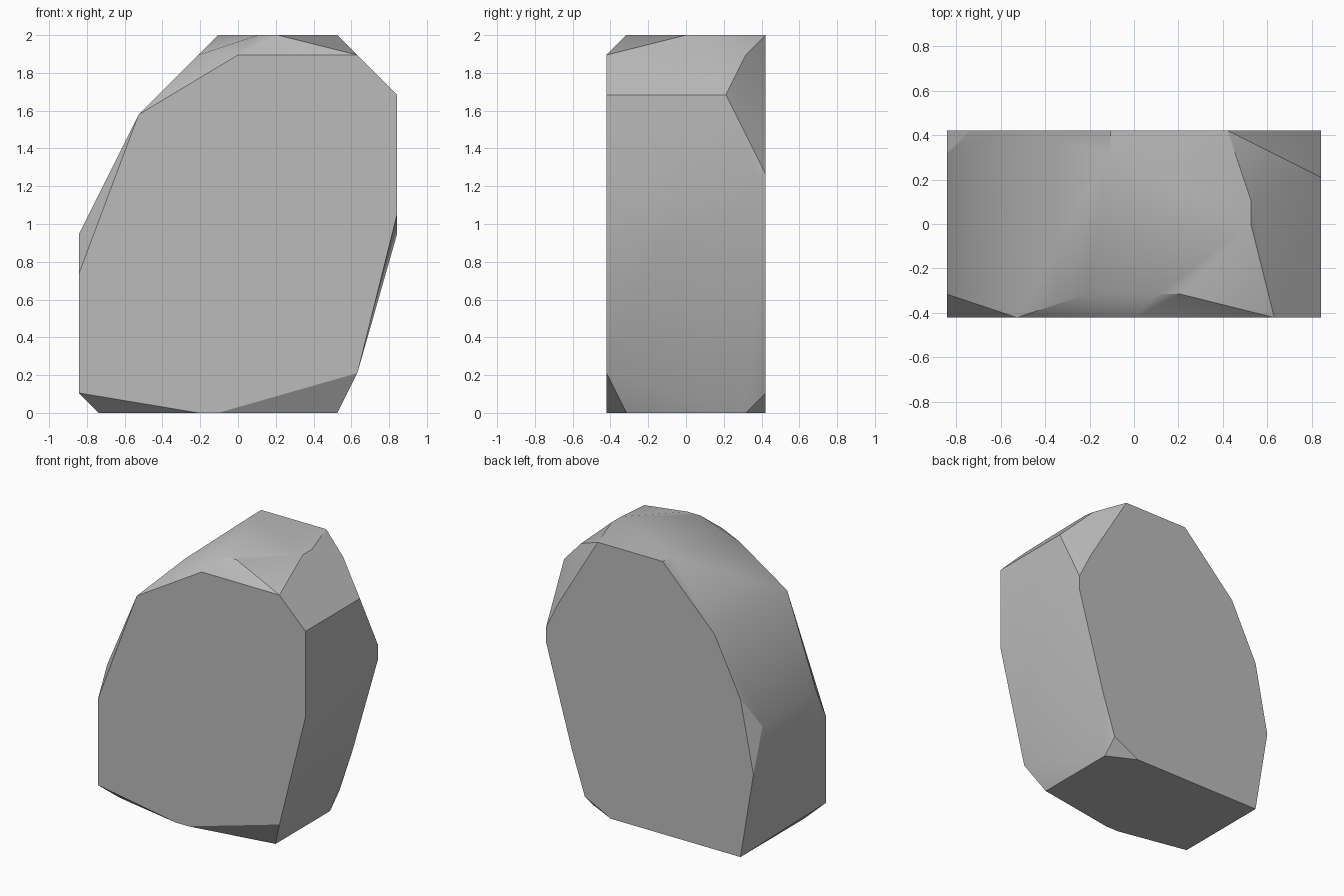
import bpy
import bmesh
from math import radians
from mathutils import Vector

cube = bpy.data.objects.get("Cube")
if cube:
    bpy.data.objects.remove(cube, do_unlink=True)

UNIT = 2 / 19      # the rock is laid out on a coarse grid, nineteen steps tall
HALF_DEPTH = 4


def flat_material(name, colour):
    material = bpy.data.materials.new(name)
    material.use_nodes = True
    material.diffuse_color = colour
    material.node_tree.nodes["Principled BSDF"].inputs["Base Color"].default_value = colour
    return material


def build_hull(name, points, material):
    """Wrap the corner points in a convex shell and merge its coplanar faces."""
    bm = bmesh.new()
    for point in points:
        bm.verts.new(Vector(point) * UNIT)
    hull = bmesh.ops.convex_hull(bm, input=bm.verts)
    unused = {v for v in hull["geom_interior"] + hull["geom_unused"]
              if isinstance(v, bmesh.types.BMVert)}
    bmesh.ops.delete(bm, geom=list(unused), context="VERTS")
    bmesh.ops.dissolve_limit(bm, angle_limit=radians(1), verts=bm.verts, edges=bm.edges)
    bmesh.ops.recalc_face_normals(bm, faces=bm.faces)
    mesh = bpy.data.meshes.new(name)
    bm.to_mesh(mesh)
    bm.free()
    mesh.materials.append(material)
    rock = bpy.data.objects.new(name, mesh)
    bpy.context.collection.objects.link(rock)
    return rock


# Flat front outline (x, z)
front = [(-8, 1), (-2, 0), (-1, 0), (6, 2), (8, 10),
         (8, 16), (6, 18), (0, 18), (-5, 15), (-8, 7)]

# Flat back outline (x, z)
back = [(-7, 0), (3, 0), (5, 1), (6, 4), (8, 11), (8, 12),
        (7, 14), (4, 19), (-1, 19), (-5, 15), (-7, 11), (-8, 6)]

# Chipped corners between the two faces (x, y, z)
base_corners = [(5, -3, 0), (-7, -3, 0), (5, 3, 0)]
side_corners = [(8, -1, 9), (-8, -3, 9), (-8, 3, 9), (8, 2, 16)]
top_corners = [(-2, -3, 18), (1, -3, 19), (2, -3, 19), (5, 0, 19),
               (5, 1, 19), (6, 3, 18), (-1, 3, 19)]

points = [(x, -HALF_DEPTH, z) for x, z in front]
points += [(x, HALF_DEPTH, z) for x, z in back]
points += base_corners + side_corners + top_corners

stone_grey = flat_material("stone_grey", (0.5, 0.5, 0.5, 1))
rock = build_hull("rock", points, stone_grey)

# Soft shading across shallow facets, crisp edges elsewhere
bpy.context.view_layer.objects.active = rock
rock.select_set(True)
bpy.ops.object.shade_smooth_by_angle(angle=radians(30))
